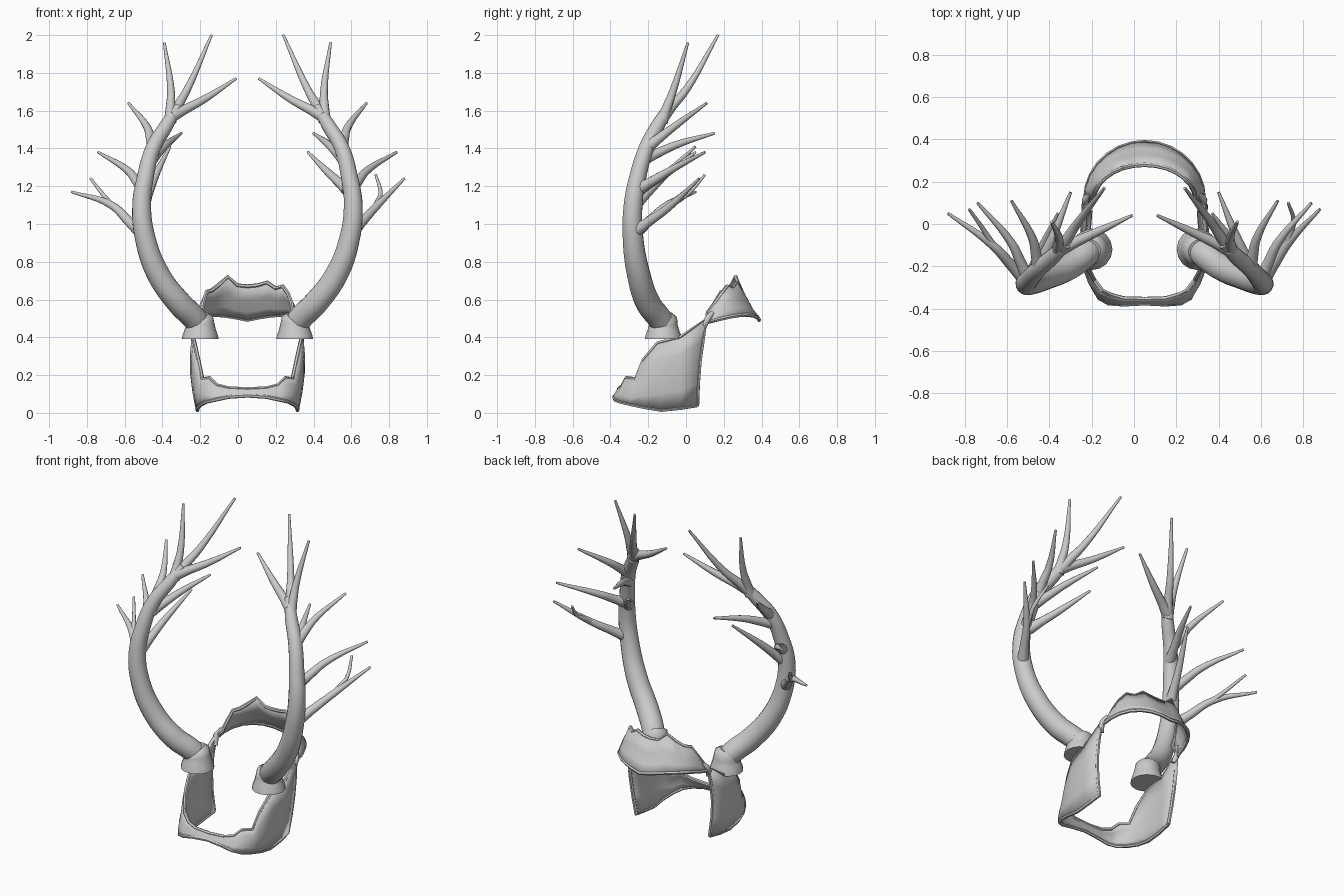
import bpy
import math
from mathutils import Vector

cube = bpy.data.objects.get("Cube")
if cube:
    bpy.data.objects.remove(cube)

grey = bpy.data.materials.new("bone grey")
grey.use_nodes = True
COLOUR = (0.6, 0.6, 0.6, 1)
grey.diffuse_color = COLOUR
bsdf = grey.node_tree.nodes["Principled BSDF"]
bsdf.inputs["Base Color"].default_value = COLOUR
bsdf.inputs["Roughness"].default_value = 0.7

MID = 0.05  # mirror plane of the helmet and antlers


def mirror(p):
    return (2 * MID - p[0], *p[1:])


def activate(obj):
    bpy.ops.object.select_all(action='DESELECT')
    obj.select_set(True)
    bpy.context.view_layer.objects.active = obj


def tube(name, points, radii, smooth=True, sides=4):
    """Tapered tube through points, turned into a mesh."""
    curve = bpy.data.curves.new(name, 'CURVE')
    curve.dimensions = '3D'
    curve.bevel_depth = 1
    curve.bevel_resolution = sides
    curve.resolution_u = 6
    curve.use_fill_caps = True
    if smooth:
        spline = curve.splines.new('BEZIER')
        knots = spline.bezier_points
    else:
        spline = curve.splines.new('POLY')
        knots = spline.points
    knots.add(len(points) - 1)
    for knot, p, r in zip(knots, points, radii):
        knot.co = p if smooth else (*p, 1)
        knot.radius = r
        if smooth:
            knot.handle_left_type = knot.handle_right_type = 'AUTO'
    obj = bpy.data.objects.new(name, curve)
    bpy.context.collection.objects.link(obj)
    activate(obj)
    bpy.ops.object.convert(target='MESH')
    obj = bpy.context.object
    obj.data.materials.clear()
    obj.data.materials.append(grey)
    bpy.ops.object.shade_smooth_by_angle(angle=math.radians(50))


def tine(name, path, thick=0.034):
    """Pointed branch that swells where it leaves the beam."""
    a, b = Vector(path[0]), Vector(path[1])
    tube(name, [a, a.lerp(b, 0.4), b, path[2]], [thick, thick * 0.76, thick * 0.6, 0.007])


def shell(name, rows, thickness):
    """Thick sheet through rows of points, with a raised rim around its border."""
    wide = len(rows[0])
    verts = [p for row in rows for p in row]
    faces = [(r * wide + c, r * wide + c + 1, (r + 1) * wide + c + 1, (r + 1) * wide + c)
             for r in range(len(rows) - 1) for c in range(wide - 1)]
    mesh = bpy.data.meshes.new(name)
    mesh.from_pydata(verts, [], faces)
    mesh.materials.append(grey)
    obj = bpy.data.objects.new(name, mesh)
    bpy.context.collection.objects.link(obj)
    solid = obj.modifiers.new("thickness", 'SOLIDIFY')
    solid.thickness = thickness
    solid.offset = 0
    activate(obj)
    bpy.ops.object.shade_smooth_by_angle(angle=math.radians(40))
    border = (list(rows[0]) + [r[-1] for r in rows[1:]] + list(rows[-1][-2::-1])
              + [r[0] for r in rows[-2::-1]])
    tube(name + "_rim", border, [0.011] * len(border), smooth=False, sides=1)


# Antler beams, burrs and the tines both sides share
BEAM = [(-0.19, -0.10, 0.44), (-0.23, -0.14, 0.50), (-0.31, -0.20, 0.58), (-0.42, -0.25, 0.73),
        (-0.49, -0.28, 0.92), (-0.51, -0.28, 1.10), (-0.49, -0.255, 1.25),
        (-0.45, -0.21, 1.40), (-0.38, -0.15, 1.52), (-0.32, -0.09, 1.62)]
BEAM_RADII = [0.06, 0.066, 0.066, 0.062, 0.055, 0.050, 0.045, 0.041, 0.037, 0.026]
BURR = [(-0.20, -0.12, 0.39), (-0.20, -0.12, 0.41), (-0.20, -0.12, 0.44), (-0.20, -0.12, 0.47),
        (-0.205, -0.12, 0.495), (-0.21, -0.125, 0.51)]
BURR_RADII = [0.098, 0.094, 0.083, 0.075, 0.074, 0.055]
TINES = {
    "crown_back": [(-0.35, -0.12, 1.57), (-0.27, 0.00, 1.71), (-0.14, 0.17, 2.00)],
    "crown_upright": [(-0.36, -0.13, 1.54), (-0.355, -0.07, 1.70), (-0.39, 0.01, 1.96)],
    "crown_inner": [(-0.35, -0.12, 1.57), (-0.18, -0.04, 1.66), (-0.01, 0.04, 1.77)],
    "outer_upper": [(-0.45, -0.20, 1.41), (-0.48, -0.07, 1.51), (-0.58, 0.11, 1.64)],
    "inner_upper": [(-0.46, -0.23, 1.34), (-0.38, -0.05, 1.42), (-0.30, 0.15, 1.48)],
    "outer_middle": [(-0.50, -0.26, 1.18), (-0.58, -0.09, 1.28), (-0.74, 0.10, 1.38)],
}
SIDE_TINES = {
    "right": {
        "low": [(-0.51, -0.27, 0.95), (-0.67, -0.10, 1.10), (-0.88, 0.05, 1.17)],
        "spur": [(-0.66, -0.11, 1.09), (-0.71, -0.03, 1.15), (-0.78, 0.07, 1.24)],
        "inner_lower": [(-0.50, -0.27, 1.10), (-0.44, -0.12, 1.25), (-0.36, 0.05, 1.41)],
    },
    "left": {
        "low": [(0.61, -0.27, 0.96), (0.73, -0.09, 1.09), (0.88, 0.07, 1.24)],
        "spur": [(0.73, -0.09, 1.09), (0.755, 0.01, 1.16), (0.73, 0.10, 1.26)],
        "inner_lower": [(0.58, -0.25, 1.18), (0.48, -0.10, 1.27), (0.37, 0.05, 1.38)],
    },
}
for side, place in (("right", tuple), ("left", mirror)):
    tube(side + "_antler_beam", [place(p) for p in BEAM], BEAM_RADII, sides=6)
    tube(side + "_antler_burr", [place(p) for p in BURR], BURR_RADII, smooth=False, sides=6)
    for label, path in TINES.items():
        tine(f"{side}_tine_{label}", [place(p) for p in path])
    for label, path in SIDE_TINES[side].items():
        tine(f"{side}_tine_{label}", path, 0.019 if label == "spur" else 0.034)

# Jaw guard: matching points on its lower and upper edges, from centre to back
LOWER = [(0, -0.375, 0.092), (0.10, -0.38, 0.085), (0.17, -0.375, 0.07), (0.215, -0.35, 0.06),
         (0.245, -0.29, 0.045), (0.262, -0.22, 0.03), (0.265, -0.13, 0.015),
         (0.265, -0.03, 0.025), (0.258, 0.06, 0.04)]
UPPER = [(0, -0.355, 0.125), (0.10, -0.352, 0.13), (0.16, -0.335, 0.145), (0.20, -0.315, 0.185),
         (0.238, -0.265, 0.18), (0.26, -0.225, 0.28), (0.28, -0.15, 0.37),
         (0.288, -0.03, 0.40), (0.28, 0.11, 0.50)]
jaw_rows = []
for t in (0, 0.25, 0.5, 0.75, 1):
    half = []
    for low, up in zip(LOWER, UPPER):
        p = Vector(low).lerp(Vector(up), t)
        bulge = 0.02 * math.sin(math.pi * t)
        p.x += bulge * p.x / 0.28
        p.y -= bulge * 0.6 if p.y > 0 else 0
        half.append(tuple(p + Vector((MID, 0, 0))))
    jaw_rows.append([mirror(p) for p in half[:0:-1]] + half)
shell("jaw_guard", jaw_rows, 0.016)

# Neck guard: flared arc with a broken upper edge
TOP = [0.53, 0.58, 0.64, 0.65, 0.68, 0.72, 0.675, 0.67, 0.675, 0.69, 0.66, 0.67, 0.63, 0.58, 0.53]
neck_rows = [[], [], [], []]
for i, top in enumerate(TOP):
    a = math.pi * (1 - i / (len(TOP) - 1))
    c, s = math.cos(a), math.sin(a)
    base = 0.48 + 0.03 * math.sin(min(a, math.pi - a) * 2) + 0.012 * s
    for row, rise, rx, ry in zip(neck_rows, (0, 0.25, 0.6, 1), (0.28, 0.275, 0.262, 0.24),
                                 (0.272, 0.238, 0.205, 0.165)):
        row.append((MID + rx * c, 0.115 + ry * s, base + (top - base) * rise))
shell("neck_guard", neck_rows, 0.016)

# Narrow straps joining the jaw guard to the neck guard
STRAP = [(-0.22, 0.09, 0.44), (-0.23, 0.11, 0.49), (-0.21, 0.14, 0.53)]
for side, place in (("right", tuple), ("left", mirror)):
    tube(side + "_strap", [place(p) for p in STRAP], [0.014, 0.018, 0.014], sides=2)
